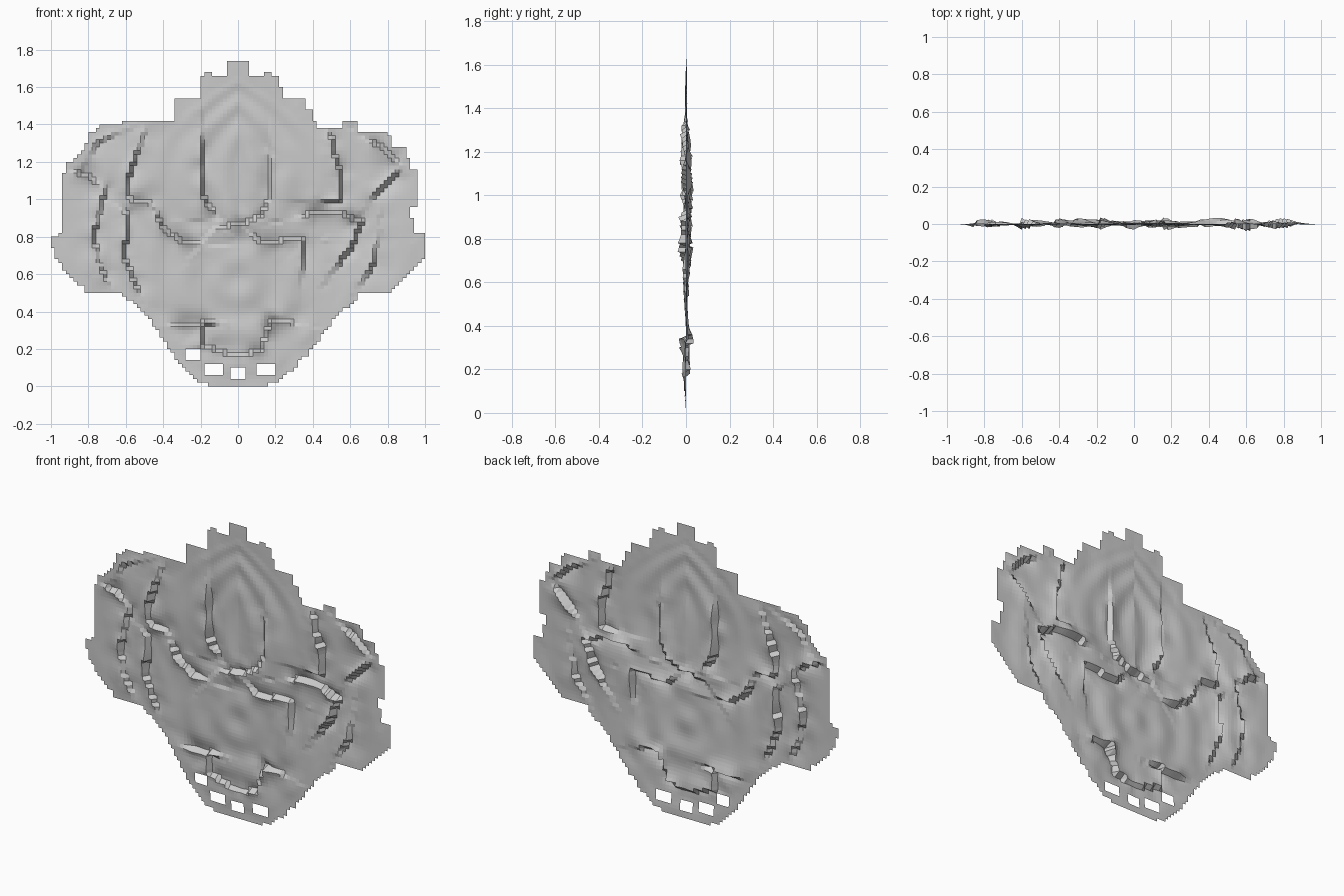
import bpy, bmesh, math
from mathutils import Vector, noise

CELL = 0.02

# stepped silhouette, right half from top to bottom, then left half
right = [(.06, 1.745), (.06, 1.66), (.15, 1.66), (.15, 1.68), (.18, 1.68), (.18, 1.655), (.22, 1.655),
         (.22, 1.6), (.25, 1.6), (.25, 1.55), (.37, 1.55), (.37, 1.49), (.4, 1.49), (.4, 1.42), (.43, 1.42),
         (.43, 1.39), (.56, 1.39), (.56, 1.42), (.64, 1.42), (.64, 1.37), (.8, 1.37), (.83, 1.29), (.9, 1.29),
         (.9, 1.22), (.93, 1.22), (.93, 1.155), (.955, 1.155), (.955, .965), (.93, .965), (.93, .91),
         (.95, .91), (.95, .82), (1, .82), (1, .69), (.95, .64), (.88, .57), (.81, .5), (.65, .5), (.63, .46),
         (.53, .38), (.45, .27), (.38, .18), (.28, .08), (.2, .02), (.12, 0)]
left = [(-.06, 1.745), (-.06, 1.66), (-.13, 1.66), (-.13, 1.68), (-.18, 1.68), (-.2, 1.63), (-.2, 1.55),
        (-.35, 1.55), (-.35, 1.42), (-.61, 1.42), (-.61, 1.4), (-.74, 1.39), (-.79, 1.35), (-.81, 1.29),
        (-.85, 1.24), (-.91, 1.19), (-.935, 1.14), (-.935, .82), (-.98, .8), (-1, .78), (-.98, .7),
        (-.93, .62), (-.85, .55), (-.8, .5), (-.62, .5), (-.58, .46), (-.5, .4), (-.42, .28), (-.35, .17),
        (-.27, .08), (-.2, .02), (-.12, 0)]
outline = right + left[::-1]
holes = [(-.28, -.2, .14, .2), (-.18, -.08, .06, .13), (-.04, .05, .03, .11), (.09, .2, .06, .13)]

# broken ledges of the relief
ledges_left = [
    [(-.48, 1.41), (-.52, 1.3), (-.56, 1.2), (-.6, 1.05), (-.57, .99), (-.47, .99), (-.39, .84), (-.3, .77), (-.17, .76)],
    [(-.92, 1.16), (-.8, 1.13), (-.71, 1.06), (-.73, .97), (-.77, .8), (-.74, .64), (-.67, .52)],
    [(-.62, 1.36), (-.75, 1.3), (-.8, 1.22)],
    [(-.66, .97), (-.58, .93), (-.61, .7), (-.52, .48)],
    [(-.19, 1.38), (-.2, 1.15), (-.18, 1.0), (-.11, .9)]]
ledges_right = [
    [(-.2, .76), (-.13, .85), (.02, .87), (.13, .92), (.17, 1.02), (.17, 1.25)],
    [(.03, .85), (.12, .77), (.36, .79), (.34, .6)],
    [(.3, .9), (.42, .94), (.56, .92), (.66, .88), (.6, .73), (.48, .58)],
    [(.49, 1.4), (.51, 1.25), (.56, 1.13), (.55, 1.0), (.42, 1.0)],
    [(.64, 1.35), (.76, 1.28), (.88, 1.18), (.8, 1.09), (.7, .98)],
    [(.75, .83), (.73, .66), (.64, .52)]]
ledges_foot = [
    [(-.4, .33), (-.18, .34), (-.2, .22), (0, .16), (.13, .2), (.17, .36), (.34, .33)]]


def inside(x, z):
    hit = False
    for (ax, az), (bx, bz) in zip(outline, outline[1:] + outline[:1]):
        if (az > z) != (bz > z) and x < ax + (z - az) * (bx - ax) / (bz - az):
            hit = not hit
    return hit


def nearest(path, x, z):
    """Distance to a path, and the side of it the point lies on."""
    best, side = 9, 1
    for (ax, az), (bx, bz) in zip(path, path[1:]):
        dx, dz = bx - ax, bz - az
        t = max(0, min(1, ((x - ax) * dx + (z - az) * dz) / (dx * dx + dz * dz + 1e-9)))
        d = math.hypot(x - ax - t * dx, z - az - t * dz)
        if d < best:
            best, side = d, 1 if dx * (z - az) - dz * (x - ax) > 0 else -1
    return best, side


def relief(x, z):
    y = 0
    for group, amp in ((ledges_left, .032), (ledges_right, .034), (ledges_foot, .036)):
        for path in group:
            d, side = nearest(path, x, z)
            if d < .25:
                end = min(math.hypot(x - p[0], z - p[1]) for p in (path[0], path[-1]))
                vary = .6 + .8 * noise.noise(Vector((x * 9, 3, z * 9)))
                y += side * amp * vary * math.exp(-d / .045) * min(1, end / .1)
    # pointed arch and oval below it, as shallow ripples
    if z > .88:
        r = abs(x) / .46 + ((z - 1.12) / .52) ** 2 * (1 if z > 1.12 else .6)
    else:
        r = math.hypot(x / .5, (z - .58) / .5)
    if r < 1.1:
        y += .005 * math.cos(r * 16) * (1.1 - r) ** .5
    y += .006 * noise.noise(Vector((x * 7, 0, z * 3)))
    # flat border
    rim = nearest(outline + outline[:1], x, z)[0]
    return max(-.04, min(.04, y)) * min(1, rim / .07)


# relief plate made of square cells
bm = bmesh.new()
verts = {}


def vert(i, k):
    if (i, k) not in verts:
        x, z = i * CELL, k * CELL
        verts[i, k] = bm.verts.new((x, relief(x, z), z))
    return verts[i, k]


for i in range(-50, 50):
    for k in range(88):
        x, z = (i + .5) * CELL, (k + .5) * CELL
        if inside(x, z) and not any(a < x < b and c < z < d for a, b, c, d in holes):
            bm.faces.new((vert(i, k), vert(i + 1, k), vert(i + 1, k + 1), vert(i, k + 1)))

mesh = bpy.data.meshes.new("relief_plate")
bm.to_mesh(mesh)
bm.free()
plate = bpy.data.objects.new("relief_plate", mesh)
bpy.context.collection.objects.link(plate)
